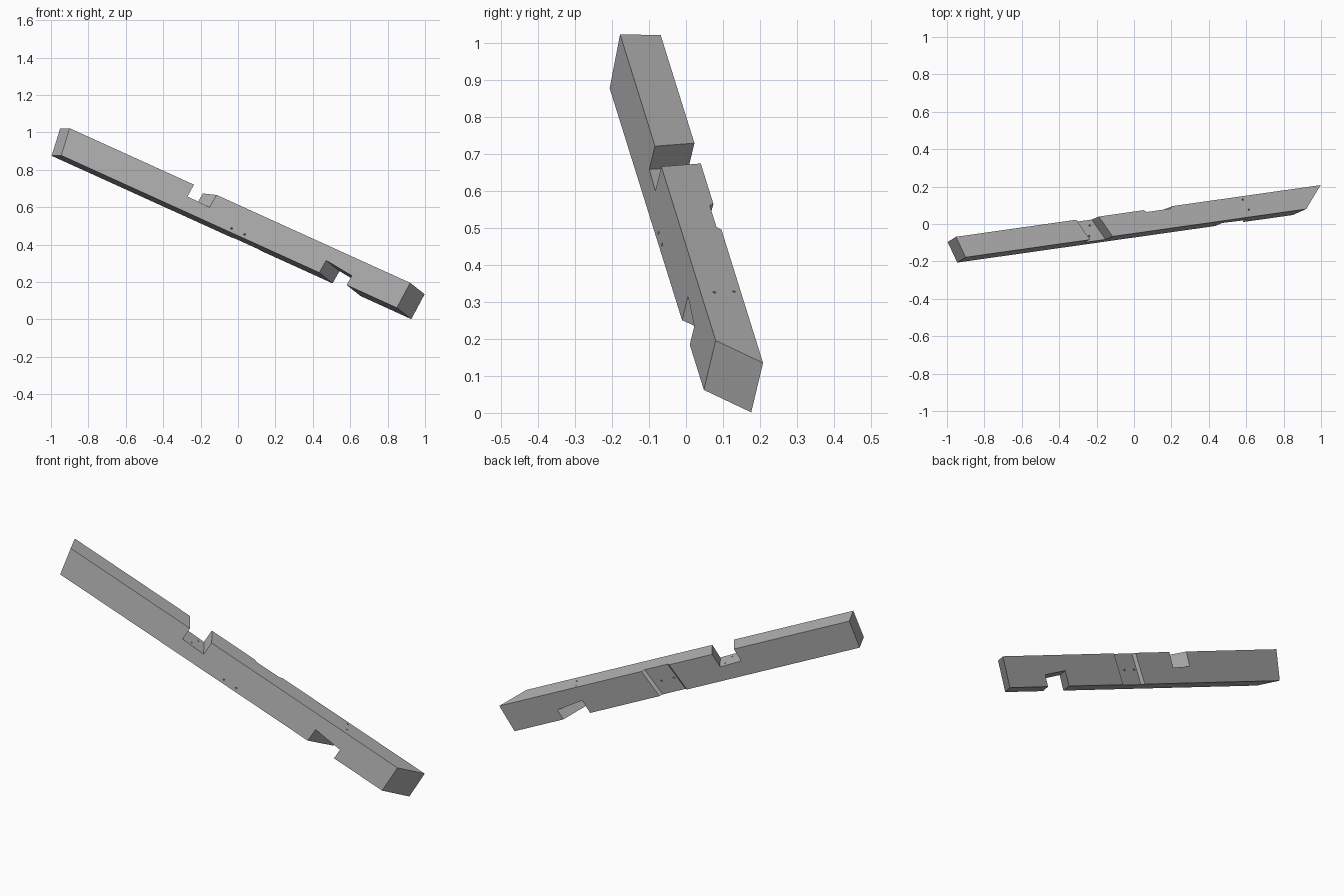
import bpy
import bmesh
from mathutils import Matrix, Vector

cube = bpy.data.objects.get("Cube")
if cube:
    bpy.data.objects.remove(cube, do_unlink=True)

# Beam frame: length, thickness and height axes, from the upper left front corner
along = Vector((0.903, 0.128, -0.410)).normalized()
across = Vector((-0.196, 0.974, -0.128))
across = (across - along * across.dot(along)).normalized()
up = along.cross(across)
frame = Matrix((along, across, up)).transposed().to_4x4()
frame.translation = (-0.90, -0.178, 1.022)

THICK, HIGH = 0.117, 0.154

wood = bpy.data.materials.new("grey_wood")
wood.use_nodes = True
wood.diffuse_color = (0.45, 0.45, 0.45, 1)
wood.node_tree.nodes["Principled BSDF"].inputs["Base Color"].default_value = (0.45, 0.45, 0.45, 1)


def add_object(name, bm):
    bmesh.ops.recalc_face_normals(bm, faces=bm.faces)
    mesh = bpy.data.meshes.new(name)
    bm.to_mesh(mesh)
    bm.free()
    mesh.materials.append(wood)
    obj = bpy.data.objects.new(name, mesh)
    bpy.context.collection.objects.link(obj)
    obj.matrix_world = frame
    return obj


def block(name, y_range, z_range, start, end):
    """Block whose ends are skewed planes: start and end are (s, ds/dy, ds/dz).
    Each z limit may be a (start, end) pair so that a face can slope."""
    bm = bmesh.new()
    bmesh.ops.create_cube(bm, size=2)
    for v in bm.verts:
        far = v.co.x > 0
        s, dy, dz = end if far else start
        y = y_range[v.co.y > 0]
        z = z_range[v.co.z > 0]
        if isinstance(z, tuple):
            z = z[far]
        v.co = (s + dy * y + dz * z, y, z)
    return add_object(name, bm)


def drill(name, a, b, radius=0.0045):
    a, b = Vector(a), Vector(b)
    bm = bmesh.new()
    turn = (b - a).to_track_quat('Z', 'Y').to_matrix().to_4x4()
    bmesh.ops.create_cone(bm, cap_ends=True, segments=10, radius1=radius, radius2=radius,
                          depth=(b - a).length, matrix=Matrix.Translation((a + b) / 2) @ turn)
    return add_object(name, bm)


# Beam with skew-cut ends
beam = block("timber_beam", (0, THICK), (-HIGH, 0),
             (0, -0.27, -0.10), (2.016, 0.95, 0.09))

cutters = [
    # Lap across the top
    block("top_lap_cutter", (-0.03, THICK + 0.03), ((-0.073, -0.077), 0.05),
          (0.736, -0.48, 0.10), (0.870, -0.48, 0.12)),
    # Lap across the underside, with a sloping seat
    block("lower_lap_cutter", (-0.03, THICK + 0.03), (-HIGH - 0.05, (-0.078, -0.096)),
          (1.560, 0.89, 0.11), (1.722, 0.92, 0.11)),
    # Shallow housing in the back
    block("back_housing_cutter", (THICK - 0.012, THICK + 0.03), (-HIGH - 0.05, 0.05),
          (1.08 + 1.2 * THICK, -1.2, 0.2), (1.25 - 1.2 * THICK, 1.2, 0.2)),
    # Peg holes
    drill("seat_hole_cutter_1", (0.786, 0.087, -0.06), (0.786, 0.087, -0.11)),
    drill("seat_hole_cutter_2", (0.770, 0.030, -0.06), (0.770, 0.030, -0.11)),
    drill("top_hole_cutter_1", (1.663, 0.098, 0.02), (1.663, 0.098, -0.12)),
    drill("top_hole_cutter_2", (1.686, 0.040, 0.02), (1.686, 0.040, -0.12)),
]
for i, s in enumerate((1.014, 1.091)):
    front, back = Vector((s, 0, -0.133)), Vector((s + 0.083, THICK - 0.012, -0.08))
    reach = (back - front) * 0.15
    cutters.append(drill(f"side_hole_cutter_{i + 1}", front - reach, back + reach))

for cutter in cutters:
    mod = beam.modifiers.new(cutter.name, 'BOOLEAN')
    mod.operation = 'DIFFERENCE'
    mod.solver = 'EXACT'
    mod.object = cutter
    cutter.hide_render = True
    cutter.hide_set(True)

# Bake the cuts and remove the helpers
bpy.context.view_layer.update()
graph = bpy.context.evaluated_depsgraph_get()
cut_mesh = bpy.data.meshes.new_from_object(beam.evaluated_get(graph))
beam.modifiers.clear()
beam.data = cut_mesh
for cutter in cutters:
    bpy.data.objects.remove(cutter, do_unlink=True)
